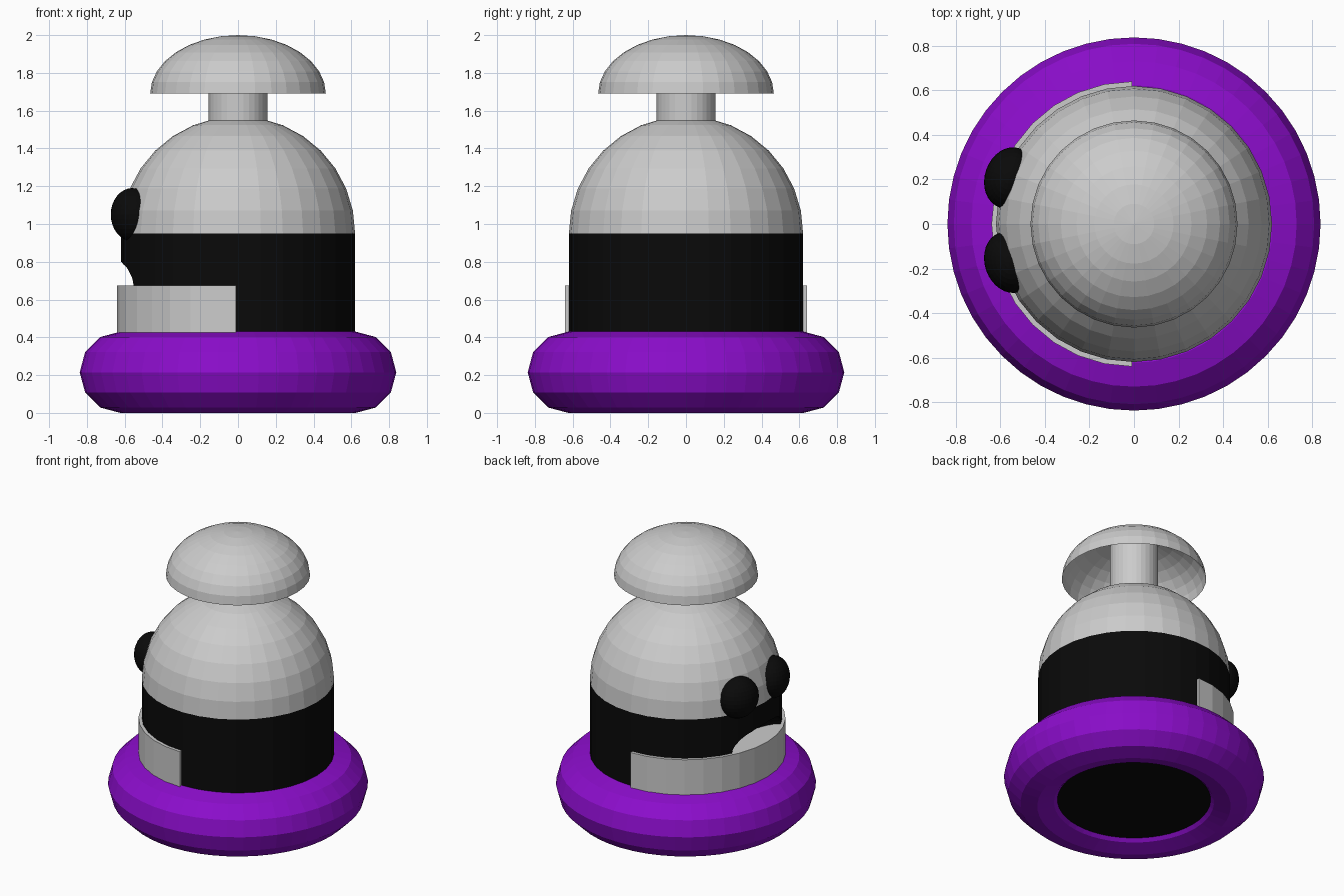
import bpy, math

if "Cube" in bpy.data.objects:
    bpy.data.objects.remove(bpy.data.objects["Cube"])


def material(name, rgb):
    m = bpy.data.materials.new(name)
    m.diffuse_color = (*rgb, 1)
    m.use_nodes = True
    m.node_tree.nodes["Principled BSDF"].inputs["Base Color"].default_value = m.diffuse_color
    return m


GREY = material("light grey", (0.60, 0.60, 0.60))
BLACK = material("black", (0.003, 0.003, 0.003))
PURPLE = material("purple", (0.26, 0.004, 0.60))


def finish(name, mat):
    ob = bpy.context.object
    ob.name = name
    ob.data.materials.append(mat)
    return ob


def mesh_object(name, verts, faces, mat):
    me = bpy.data.meshes.new(name)
    me.from_pydata(verts, [], faces)
    ob = bpy.data.objects.new(name, me)
    bpy.context.collection.objects.link(ob)
    me.materials.append(mat)
    return ob


def cylinder(name, r, z0, z1, mat):
    bpy.ops.mesh.primitive_cylinder_add(vertices=32, radius=r, depth=z1 - z0,
                                        location=(0, 0, (z0 + z1) / 2))
    return finish(name, mat)


def ellipsoid(name, loc, size, mat, turn=0):
    bpy.ops.mesh.primitive_uv_sphere_add(segments=32, ring_count=16, radius=1,
                                         location=loc, rotation=(0, 0, turn))
    bpy.context.object.scale = size
    return finish(name, mat)


def dome(name, r, h, z, mat, n=32, rings=8):
    """Open half ellipsoid standing on height z."""
    verts, faces = [], []
    for i in range(rings):
        a = math.pi / 2 * i / rings
        for j in range(n):
            t = 2 * math.pi * j / n
            verts.append((r * math.cos(a) * math.cos(t),
                          r * math.cos(a) * math.sin(t), z + h * math.sin(a)))
    verts.append((0, 0, z + h))
    for i in range(rings):
        for j in range(n):
            a, b = i * n + j, i * n + (j + 1) % n
            if i < rings - 1:
                faces.append((a, b, b + n, a + n))
            else:
                faces.append((a, b, len(verts) - 1))
    return mesh_object(name, verts, faces, mat)


# Rounded ring around the foot
bpy.ops.mesh.primitive_torus_add(major_segments=48, minor_segments=12,
                                 major_radius=0.623, minor_radius=0.215,
                                 location=(0, 0, 0.215))
finish("base_ring", PURPLE)

# Black body with a scooped mouth
body = cylinder("body", 0.62, 0.05, 0.95, BLACK)
scoop = ellipsoid("mouth_cutter", (-0.60, 0, 0.67), (0.15, 0.29, 0.13), BLACK)
scoop.hide_render = True
scoop.hide_viewport = True
cut = body.modifiers.new("mouth", 'BOOLEAN')
cut.operation = 'DIFFERENCE'
cut.solver = 'EXACT'
cut.object = scoop

# Half-round jaw wrapped over the lower body
N, R, Z0, Z1 = 16, 0.64, 0.30, 0.675
arc = [(-0.01 - (R - 0.01) * math.sin(math.pi * i / N),
        R * math.cos(math.pi * i / N)) for i in range(N + 1)]
k = len(arc)
verts = [(x, y, z) for z in (Z0, Z1) for x, y in arc]
sides = [(i, (i + 1) % k, (i + 1) % k + k, i + k) for i in range(k)]
mesh_object("jaw", verts,
            sides + [tuple(reversed(range(k))), tuple(range(k, 2 * k))], GREY)

# Head, neck and hollow mushroom cap
dome("head", 0.62, 0.62, 0.95, GREY)
cylinder("neck", 0.155, 1.50, 1.92, GREY)
dome("cap", 0.465, 0.31, 1.69, GREY)

# Eyes, flattened against the head
for side, s in (("left", 1), ("right", -1)):
    ellipsoid(side + "_eye", (-0.56, 0.0175 + s * 0.19, 1.05),
              (0.11, 0.14, 0.14), BLACK, turn=-s * math.radians(19))
